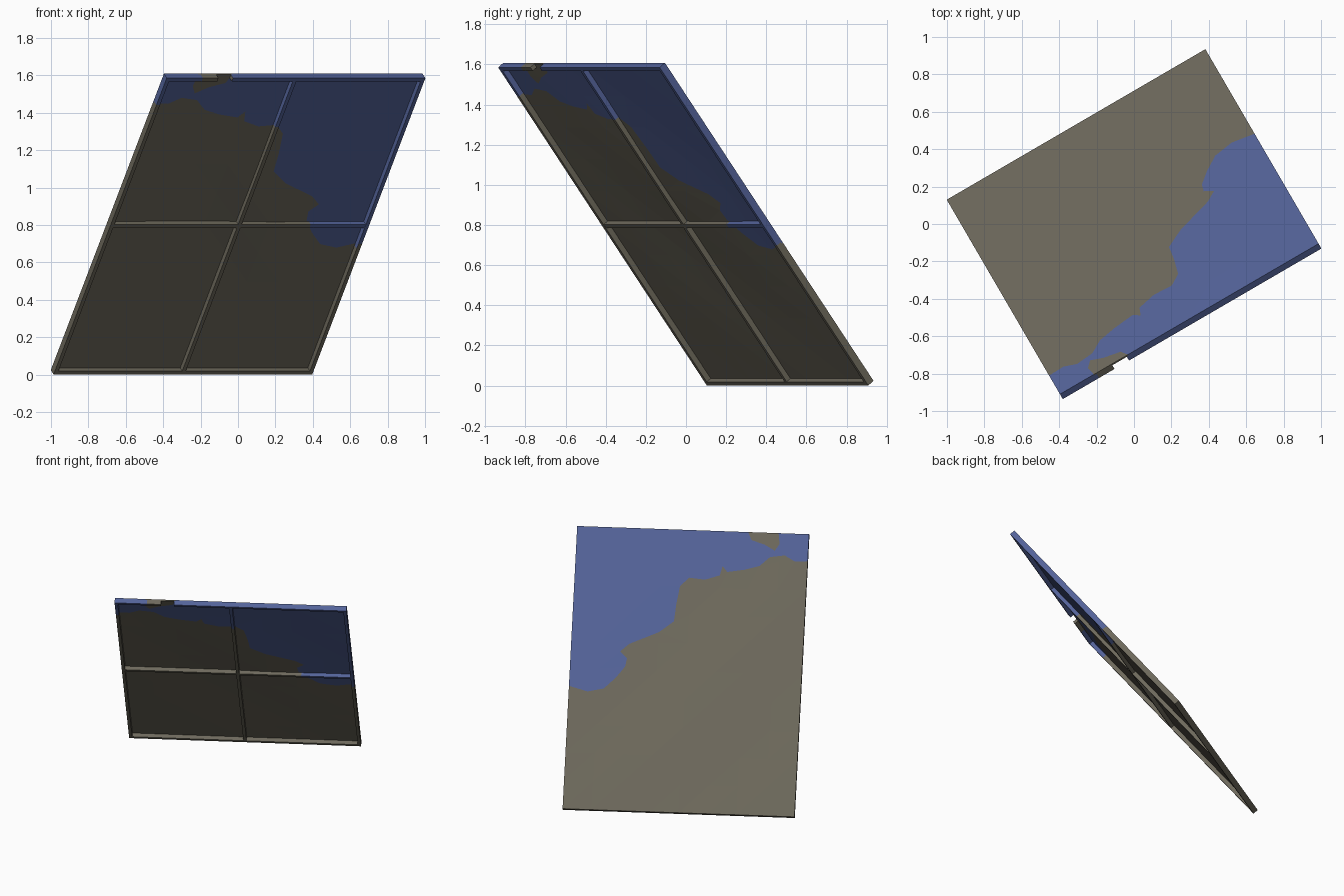
import bpy, bmesh, math
from mathutils import Matrix, Vector
from mathutils.geometry import delaunay_2d_cdt

cube = bpy.data.objects.get("Cube")
if cube:
    bpy.data.objects.remove(cube)

HALF_W, HALF_L = 0.80, 0.995
# Panel frame: x across, y up the slope, z out of the underside
PLACE = (Matrix.Translation((0, 0, 0.805))
         @ Matrix.Rotation(math.radians(30.2), 4, 'Z')
         @ Matrix.Rotation(math.radians(127.2), 4, 'X'))


def material(name, colour):
    mat = bpy.data.materials.new(name)
    mat.use_nodes = True
    mat.diffuse_color = (*colour, 1)
    mat.node_tree.nodes["Principled BSDF"].inputs["Base Color"].default_value = (*colour, 1)
    return mat


MATS = [material("drab_brown", (0.155, 0.142, 0.107)),
        material("faded_blue", (0.088, 0.125, 0.32))]

# Ragged outline of the blue paint, and the bare patch within it
BLUE = [(HALF_W, -.13), (.67, -.165), (.56, -.14), (.48, -.06), (.42, .02), (.41, .08),
        (.46, .125), (.40, .18), (.20, .27), (.10, .35), (.09, .47), (.07, .60),
        (.01, .66), (-.10, .65), (-.20, .685), (-.215, .75), (-.25, .71), (-.37, .73),
        (-.47, .76), (-.54, .825), (-.64, .84), (-.71, .80), (-HALF_W, .805),
        (-HALF_W, HALF_L), (HALF_W, HALF_L)]
BARE = [(-.38, HALF_L), (-.405, .94), (-.50, .91), (-.57, .87), (-.60, .92), (-.59, HALF_L)]


def inside(x, y, poly):
    hit = False
    for (x1, y1), (x2, y2) in zip(poly, poly[1:] + poly[:1]):
        if (y1 > y) != (y2 > y) and x < x1 + (y - y1) * (x2 - x1) / (y2 - y1):
            hit = not hit
    return hit


def paint(x, y):
    x = max(-HALF_W + .002, min(HALF_W - .002, x))
    y = min(HALF_L - .002, y)
    return int(inside(x, y, BLUE) and not inside(x, y, BARE))


def finish(name, bm):
    for f in bm.faces:
        c = f.calc_center_median()
        f.material_index = paint(c.x, c.y)
    mesh = bpy.data.meshes.new(name)
    bm.to_mesh(mesh)
    bm.free()
    for m in MATS:
        mesh.materials.append(m)
    obj = bpy.data.objects.new(name, mesh)
    bpy.context.collection.objects.link(obj)
    obj.matrix_world = PLACE
    return obj


def bar(name, x0, x1, y0, y1, z0, z1):
    """Straight batten, sliced along its length so paint can change along it."""
    bm = bmesh.new()
    bmesh.ops.create_cube(bm, size=1)
    bmesh.ops.scale(bm, vec=(x1 - x0, y1 - y0, z1 - z0), verts=bm.verts)
    bmesh.ops.translate(bm, vec=((x0 + x1) / 2, (y0 + y1) / 2, (z0 + z1) / 2), verts=bm.verts)
    axis = 0 if x1 - x0 > y1 - y0 else 1
    lo, hi = ((x0, x1), (y0, y1))[axis]
    n = max(2, int((hi - lo) / .03))
    normal = Vector((1 - axis, axis, 0))
    for i in range(1, n):
        bmesh.ops.bisect_plane(bm, geom=bm.verts[:] + bm.edges[:] + bm.faces[:],
                               plane_co=normal * (lo + (hi - lo) * i / n), plane_no=normal)
    return finish(name, bm)


# Thin, slightly buckled sheet with the paint outline cut into it
points, edges = [], []
for outline in (BLUE, BARE):
    start, n = len(points), len(outline)
    points += [Vector(p) for p in outline]
    edges += [(start + i, start + (i + 1) % n) for i in range(n)]
COLS, ROWS = 8, 10
points += [Vector((HALF_W * (2 * i / COLS - 1), HALF_L * (2 * j / ROWS - 1)))
           for i in range(COLS + 1) for j in range(ROWS + 1)]
verts, _, faces, *_ = delaunay_2d_cdt(points, edges, [], 0, 1e-5)
bm = bmesh.new()
made = []
for p in verts:
    edge_fade = (1 - (p.x / HALF_W) ** 2) * (1 - (p.y / HALF_L) ** 2)
    made.append(bm.verts.new((p.x, p.y, -.009 + .005 * edge_fade * math.sin(5 * p.x + 4 * p.y))))
for f in faces:
    bm.faces.new([made[i] for i in f])
sheet = finish("sheet", bm)
solid = sheet.modifiers.new("thickness", 'SOLIDIFY')
solid.thickness = .009
solid.offset = -1

# Edge battens; the top one has a short break
RIM, DEEP, TOP = .022, .02, -.010
for side, name in ((-1, "right_rim"), (1, "left_rim")):
    a, b = sorted((side * HALF_W, side * (HALF_W - RIM)))
    bar(name, a, b, -HALF_L, HALF_L, TOP, DEEP)
bar("bottom_rim", -HALF_W, HALF_W, -HALF_L, -HALF_L + RIM, TOP, DEEP)
bar("top_rim_short", -HALF_W, -.48, HALF_L - RIM, HALF_L, TOP, DEEP)
bar("top_rim_long", -.39, HALF_W, HALF_L - RIM, HALF_L, TOP, DEEP)

# Crossed battens on the underside
bar("long_batten", -.011, .011, -HALF_L, HALF_L, TOP, DEEP - .002)
bar("cross_batten", -HALF_W, HALF_W, -.011, .011, TOP, DEEP - .001)
